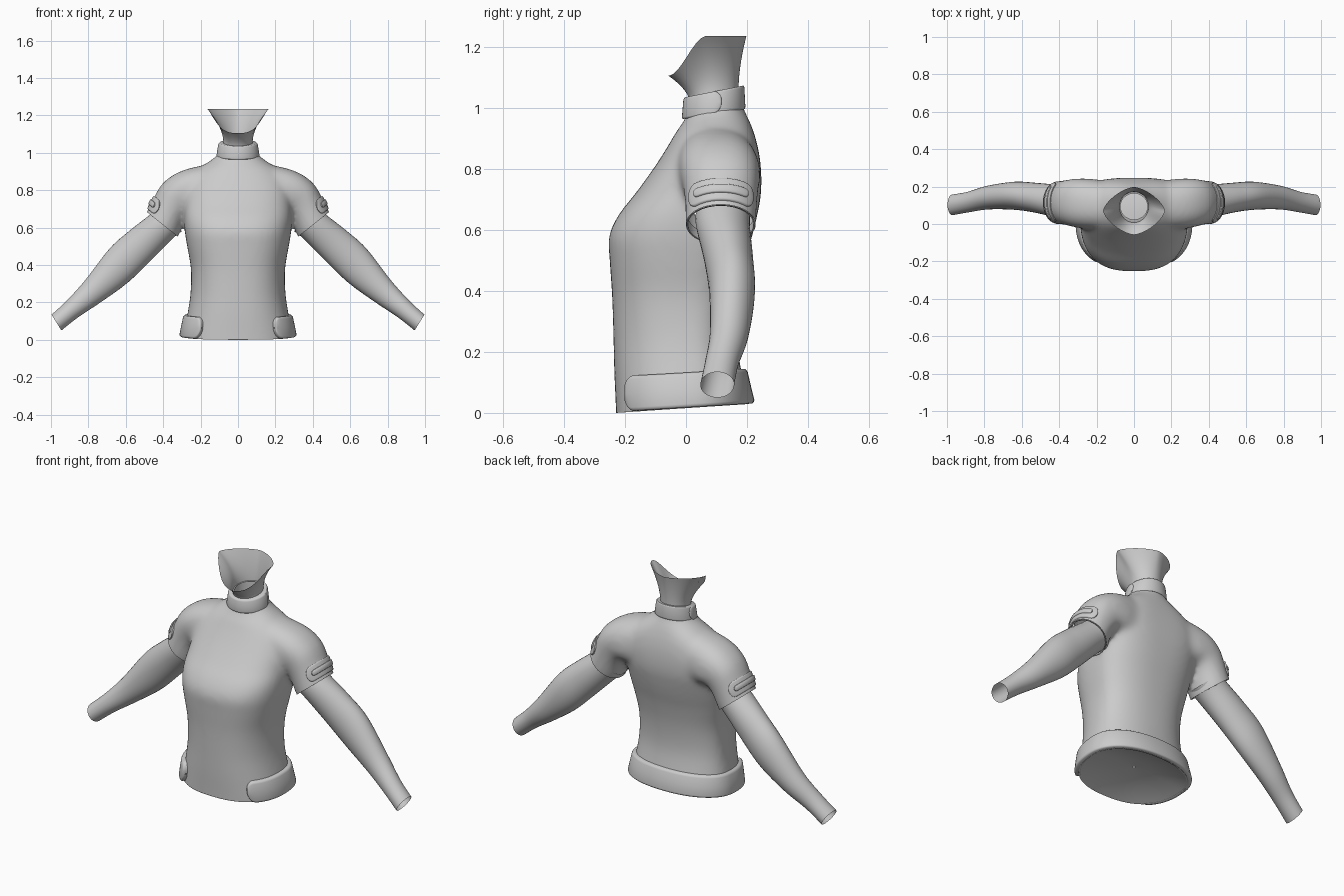
import bpy, bmesh, math
from mathutils import Vector

if "Cube" in bpy.data.objects:
    bpy.data.objects.remove(bpy.data.objects["Cube"])

grey = bpy.data.materials.new("cloth_grey")
grey.diffuse_color = (0.6, 0.6, 0.6, 1)
grey.use_nodes = True
grey.node_tree.nodes["Principled BSDF"].inputs["Base Color"].default_value = grey.diffuse_color


def curve(keys, t):
    """Smooth value between key tuples; t counts in keys."""
    i = min(max(int(t), 0), len(keys) - 2)
    f = t - i
    p = [keys[min(max(k, 0), len(keys) - 1)] for k in range(i - 1, i + 3)]
    return [b + 0.5 * f * (c - a + f * (2 * a - 5 * b + 4 * c - d + f * (3 * (b - c) + d - a)))
            for a, b, c, d in zip(*p)]


def add_grid(bm, rows, ring=True, caps=False):
    vs = [[bm.verts.new(p) for p in r] for r in rows]
    n = len(rows[0])
    faces = []
    for r, s in zip(vs, vs[1:]):
        for i in range(n if ring else n - 1):
            j = (i + 1) % n
            faces.append(bm.faces.new((r[i], r[j], s[j], s[i])))
    if caps:
        faces += [bm.faces.new(vs[0]), bm.faces.new(vs[-1])]
    bmesh.ops.recalc_face_normals(bm, faces=faces)


def finish(name, bm, angle=50):
    me = bpy.data.meshes.new(name)
    bm.to_mesh(me)
    bm.free()
    ob = bpy.data.objects.new(name, me)
    bpy.context.collection.objects.link(ob)
    me.materials.append(grey)
    bpy.ops.object.select_all(action='DESELECT')
    ob.select_set(True)
    bpy.context.view_layer.objects.active = ob
    bpy.ops.object.shade_smooth_by_angle(angle=math.radians(angle))
    return ob


def power(v, e):
    return math.copysign(abs(v) ** e, v)


def angles(n):
    return [2 * math.pi * i / n for i in range(n)]


def oval(a, hw, yf, yb, nf=2, nb=2, yc=None, off=0):
    """Oval in x and y, widest at yc; nf and nb set how square its front and back are."""
    yc = (yf + yb) / 2 if yc is None else yc
    front = math.sin(a) < 0
    e = 2 / (nf if front else nb)
    depth = (yc - yf if front else yb - yc) + off
    return (hw + off) * power(math.cos(a), e), yc + depth * power(math.sin(a), e)


# Torso: height, half width, front y, back y, front and back squareness, widest y
TORSO = [(-.05, .30, -.228, .215, 2.4, 2.2, .02), (.02, .294, -.23, .208, 2.4, 2.2, .02),
         (.13, .272, -.235, .183, 2.4, 2.2, .02), (.25, .254, -.238, .165, 2.4, 2.2, .02),
         (.38, .252, -.242, .172, 2.5, 2.3, .02), (.5, .272, -.25, .195, 2.6, 2.4, .025),
         (.58, .285, -.252, .217, 2.6, 2.5, .03), (.65, .289, -.22, .234, 2.6, 2.7, .035),
         (.72, .286, -.165, .246, 2.5, 3, .05), (.8, .28, -.107, .246, 2.4, 3.2, .07),
         (.87, .255, -.062, .236, 2.3, 3, .085), (.92, .205, -.033, .222, 2.2, 2.7, .09),
         (.96, .145, -.005, .207, 2.1, 2.3, .095), (1.0, .102, .008, .188, 2, 2, .098),
         (1.05, .09, .01, .18, 2, 2, .095)]
# Tube sections: upper x, z, lower x, z, front y, back y, squareness
SLEEVE = [(.10, .945, .05, .70, -.025, .215, 2.3), (.24, .922, .12, .68, -.03, .235, 2.4),
          (.335, .888, .20, .675, -.025, .244, 2.4), (.407, .832, .257, .675, -.012, .24, 2.3),
          (.451, .758, .288, .628, -.004, .234, 2.1), (.488, .683, .32, .55, -.002, .23, 2),
          (.516, .648, .348, .515, 0, .228, 2)]
ARM = [(.43, .70, .30, .58, .03, .21, 2), (.475, .665, .345, .545, .035, .21, 2),
       (.58, .583, .465, .425, .06, .22, 2), (.687, .487, .59, .305, .076, .226, 2),
       (.82, .315, .735, .20, .078, .205, 2), (.92, .205, .855, .12, .062, .172, 2),
       (.997, .134, .944, .05, .047, .158, 2)]


def tube_point(sec, a, side, off=0, scale=1):
    ux, uz, lx, lz, yf, yb, n = sec
    h = Vector(((ux - lx) / 2, 0, (uz - lz) / 2))
    d = h.normalized()
    p = Vector(((ux + lx) / 2, (yf + yb) / 2, (uz + lz) / 2))
    p += d * (h.length * scale + off) * power(math.cos(a), 2 / n)
    p.y += ((yb - yf) / 2 * scale + off) * power(math.sin(a), 2 / n)
    return Vector((p.x * side, p.y, p.z))


def tube_rows(keys, side, steps=6, n=32):
    m = (len(keys) - 1) * steps
    return [[tube_point(curve(keys, k / steps), a, side) for a in angles(n)] for k in range(m + 1)]


# Shirt: torso and both sleeves fused, softened, then cut open at the ends
bm = bmesh.new()
rows = []
for k in range((len(TORSO) - 1) * 4 + 1):
    z, *o = curve(TORSO, k / 4)
    rows.append([(*oval(a, *o), z) for a in angles(64)])
add_grid(bm, rows, caps=True)
for side in (-1, 1):
    add_grid(bm, tube_rows(SLEEVE, side), caps=True)
shirt = finish("shirt", bm, 80)
mod = shirt.modifiers.new("fuse", 'REMESH')
mod.mode, mod.voxel_size, mod.use_smooth_shade = 'VOXEL', 0.012, True
bpy.ops.object.modifier_apply(modifier="fuse")
mod = shirt.modifiers.new("soften", 'SMOOTH')
mod.factor, mod.iterations = 0.5, 22
bpy.ops.object.modifier_apply(modifier="soften")
bm = bmesh.new()
bm.from_mesh(shirt.data)


def cut(co, no, keep):
    fs = [f for f in bm.faces if keep(f.calc_center_median())]
    geom = set(fs) | {e for f in fs for e in f.edges} | {v for f in fs for v in f.verts}
    bmesh.ops.bisect_plane(bm, geom=list(geom), plane_co=co, plane_no=no, clear_outer=True)


cut((0, -.23, 0), (0, .067, -1), lambda c: c.z < .2)
cut((0, 0, 1.0), (0, -.2, 1), lambda c: c.z > .9)
for s in (-1, 1):
    cut((s * .486, 0, .682), (s * .62, 0, -.78), lambda c: c.x * s > .305 and c.z > .4)
bm.to_mesh(shirt.data)
bm.free()
bpy.ops.object.shade_smooth_by_angle(angle=math.radians(60))
if not shirt.data.materials:
    shirt.data.materials.append(grey)

# Lining closing the hem, hollowed slightly upward
bm = bmesh.new()
rows = []
for s in (1, .9, .75, .55, .3, .02):
    ring = [oval(a, *TORSO[1][1:]) for a in angles(64)]
    rows.append([(x * s, y * s, .067 * (y * s + .23) + .05 * (1 - s * s)) for x, y in ring])
add_grid(bm, rows)
finish("hem_lining", bm)


def strap(name, surf, a0, a1, thick, end, inner=-.01, n=64, full=False):
    """Raised band on surf(a, v, off); its ends are rounded over the angle 'end'."""
    prof = [(0, inner), (0, .6 * thick), (.04, .88 * thick), (.1, thick), (.5, thick),
            (.9, thick), (.96, .88 * thick), (1, .6 * thick), (1, inner)]
    bm = bmesh.new()
    rows = []
    for i in range(n + 1):
        # points gather towards both ends
        a = a0 + (a1 - a0) * (i / n if full else .5 - .5 * math.cos(math.pi * i / n))
        d = 1 if full else min(1, min(a - a0, a1 - a) / end)
        s = max(.03, math.sqrt(max(0, 1 - (1 - d) ** 2)))
        rows.append([surf(a, .5 + (v - .5) * s, o if o < 0 else o * min(1, .5 + s)) for v, o in prof])
    add_grid(bm, rows, ring=False)
    bmesh.ops.remove_doubles(bm, verts=bm.verts, dist=1e-5)
    if not full:
        bmesh.ops.holes_fill(bm, edges=[e for e in bm.edges if e.is_boundary], sides=12)
    bmesh.ops.recalc_face_normals(bm, faces=bm.faces)
    return finish(name, bm)


# Hem belt round the sides and back
def hem(a, v, off):
    y = oval(a, *TORSO[1][1:])[1]
    z = (.002 + .067 * (y + .23)) * (1 - v) + (.12 + .06 * (y + .2)) * v
    t = 1 + (z - .02) / .11 if z > .02 else (z + .05) / .07
    return (*oval(a, *curve(TORSO, t)[1:], off), z)


strap("hem_belt", hem, math.radians(-53), math.radians(233), .02, .17, n=96)


# Collar: a full band and a slightly thicker front band over it
def collar(a, v, off):
    x, y = oval(a, .104 - .012 * v, -.002 + .006 * v, .187 - .004 * v, off=off)
    return (x, y, .963 + .07 * v + (y + .01) * (.16 + .04 * v))


strap("collar_back", collar, 0, 2 * math.pi, .008, .1, -.02, full=True)
strap("collar_front", collar, math.radians(-194), math.radians(14), .012, .3)

for side, word in ((-1, "left"), (1, "right")):
    # Bare arm, open at the wrist
    bm = bmesh.new()
    add_grid(bm, tube_rows(ARM, side))
    finish(word + "_arm", bm)

    # Turned-in sleeve edge
    bm = bmesh.new()
    add_grid(bm, [[tube_point(curve(SLEEVE, t), a, side, 0, sc) for a in angles(32)]
                  for t, sc in ((5, .975), (5, .93), (4.6, .92))])
    finish(word + "_sleeve_lip", bm, 30)

    # Sleeve badge: a raised plate with a raised bar along it
    for part, lo, hi, reach, thick in (("plate", 3.88, 4.78, 60, .007), ("bar", 4.17, 4.5, 45, .013)):
        def badge(a, v, off):
            return tube_point(curve(SLEEVE, hi + (lo - hi) * v), a, side, off)
        r = math.radians(reach)
        strap(f"{word}_sleeve_badge_{part}", badge, -r, r, thick, .3 if part == "plate" else .14, n=40)

# Neck, flaring into an open jaw-shaped rim that dips at the front
bm = bmesh.new()
rows = []
for k in range(17):
    t = k / 16
    row = []
    for a in angles(48):
        x0, y0 = oval(a, .078, .012, .172)
        x1, y1 = oval(a, .165, -.058, .198, 1.5, 1.5)
        f = min(1, max(0, (y1 + .058) / .125))
        top = 1.105 + .13 * f * f * (3 - 2 * f)
        z = .98 + (top - .98) * t
        w = max(0, (t - .3) / .7) ** 1.8
        row.append((x0 + (x1 - x0) * w, y0 + (y1 - y0) * w, z))
    rows.append(row)
add_grid(bm, rows)
finish("neck", bm)
